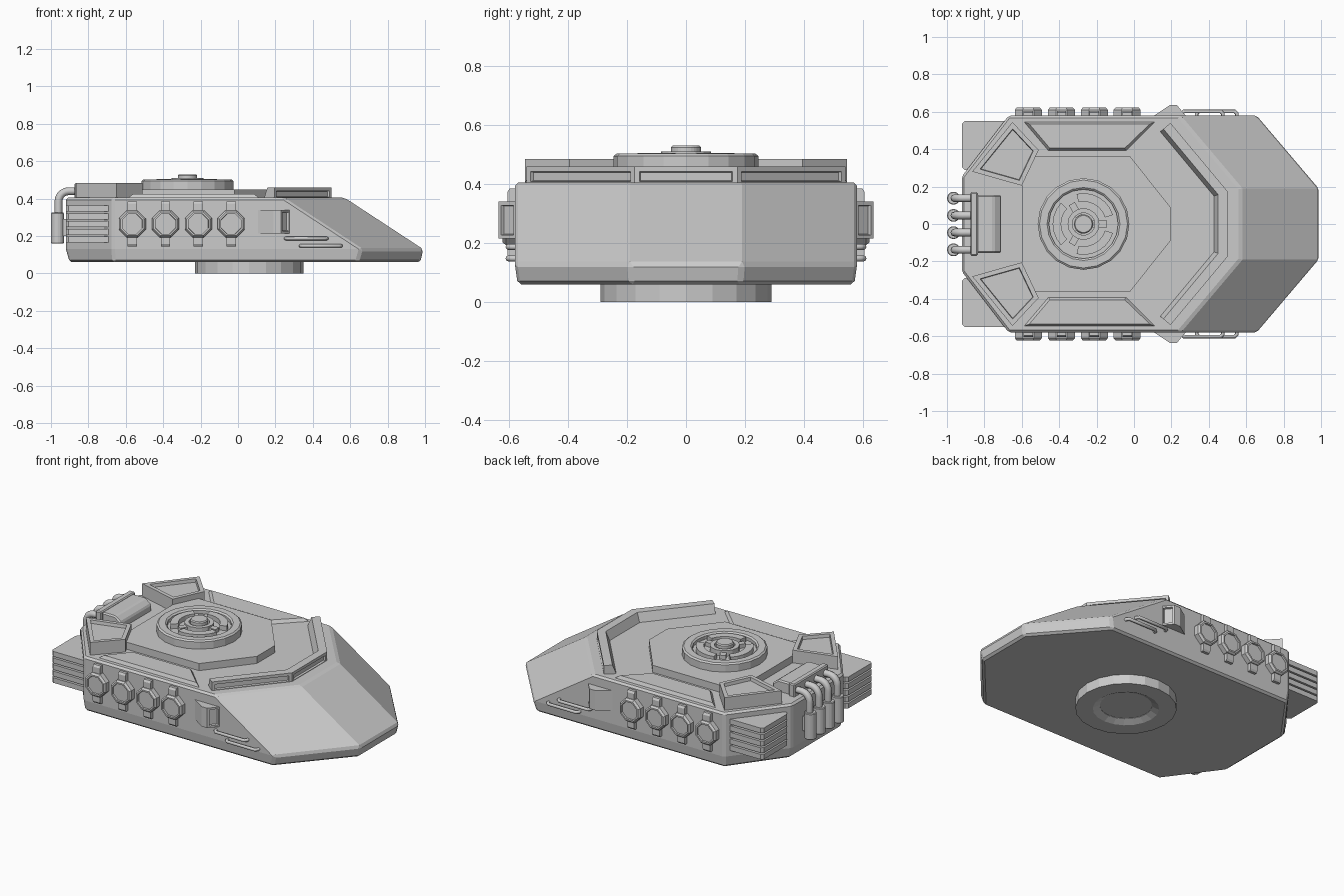
import bpy, bmesh
from math import pi, cos, sin, radians
from mathutils import Vector

if "Cube" in bpy.data.objects:
    bpy.data.objects.remove(bpy.data.objects["Cube"])


def finish(name, bm, loc=(0, 0, 0), rot=(0, 0, 0), bevel=0, recess=None):
    bmesh.ops.recalc_face_normals(bm, faces=bm.faces)
    bm.normal_update()
    if recess:  # framed, sunken panel on the chosen faces
        test, frame, depth = recess
        chosen = [f for f in bm.faces if test(f)]
        bmesh.ops.inset_individual(bm, faces=chosen, thickness=frame, use_even_offset=True)
        bmesh.ops.inset_individual(bm, faces=chosen, thickness=0.003, depth=-depth, use_even_offset=True)
    me = bpy.data.meshes.new(name)
    bm.to_mesh(me)
    bm.free()
    ob = bpy.data.objects.new(name, me)
    ob.location, ob.rotation_euler = loc, rot
    bpy.context.collection.objects.link(ob)
    if bevel:
        m = ob.modifiers.new("Bevel", "BEVEL")
        m.width, m.segments, m.limit_method, m.angle_limit = bevel, 1, "ANGLE", radians(25)
    return ob


def loft(name, rings, closed=False, **kw):
    """Skin equal-length rings of 3D points; cap the ends or close the loop."""
    bm = bmesh.new()
    vs = [[bm.verts.new(p) for p in r] for r in rings]
    pairs = list(zip(vs, vs[1:])) + ([(vs[-1], vs[0])] if closed else [])
    for a, b in pairs:
        for i in range(len(a)):
            j = (i + 1) % len(a)
            bm.faces.new((a[i], a[j], b[j], b[i]))
    if not closed:
        bm.faces.new(vs[0])
        bm.faces.new(vs[-1])
    return finish(name, bm, **kw)


def prism(name, levels, **kw):
    return loft(name, [[(x, y, z) for x, y in pts] for pts, z in levels], **kw)


def box(name, x0, x1, y0, y1, z0, z1, **kw):
    pts = [(x0, y0), (x1, y0), (x1, y1), (x0, y1)]
    return prism(name, [(pts, z0), (pts, z1)], **kw)


def lathe(name, profile, n, phase=0, arc=None, **kw):
    """Revolve a closed (radius, z) profile about z, fully or over an arc."""
    a0, a1 = arc or (phase, phase + 2 * pi)
    angs = [a0 + (a1 - a0) * i / n for i in range(n + 1 if arc else n)]
    rings = [[(r * cos(a), r * sin(a), z) for r, z in profile] for a in angs]
    return loft(name, rings, closed=not arc, **kw)


def disc(name, r, z0, z1, n, phase=0, **kw):
    pts = [(r * cos(phase + 2 * pi * i / n), r * sin(phase + 2 * pi * i / n)) for i in range(n)]
    return prism(name, [(pts, z0), (pts, z1)], **kw)


def pipe(name, pts, radius, res=2):
    cu = bpy.data.curves.new(name, "CURVE")
    cu.dimensions, cu.bevel_depth, cu.bevel_resolution, cu.use_fill_caps = "3D", radius, res, True
    sp = cu.splines.new("POLY")
    sp.points.add(len(pts) - 1)
    for p, co in zip(sp.points, pts):
        p.co = (*co, 1)
    ob = bpy.data.objects.new(name, cu)
    bpy.context.collection.objects.link(ob)
    return ob


def sym(half):
    """Complete an outline by mirroring it in y."""
    return half + [(x, -y) for x, y in reversed(half)]


# Hull: wedge nose, clipped rear corners, thin tucked-in lower band
prism("hull", [
    (sym([(0.975, 0.185), (0.64, 0.57), (-0.665, 0.57), (-0.9, 0.25)]), 0.06),
    (sym([(0.99, 0.19), (0.66, 0.58), (-0.67, 0.58), (-0.92, 0.255)]), 0.13),
    (sym([(0.57, 0.19), (0.24, 0.58), (-0.67, 0.58), (-0.92, 0.255)]), 0.405)], bevel=0.012)

# Turntable ring under the hull, with a dished centre
lathe("base_ring", [(0.29, 0), (0.29, 0.065), (0.15, 0.065), (0.15, 0.02), (0.19, 0)], 20, loc=(0.06, 0, 0))
disc("base_dish", 0.155, 0.022, 0.065, 20, loc=(0.06, 0, 0))

# Raised deck platform
plat = sym([(0.195, 0.09), (-0.02, 0.36), (-0.6, 0.36)])
prism("deck_platform", [(plat, 0.395), (plat, 0.45)])

# Roof hatch: ring, sunken floor, arc guards, spokes and hub
C = (-0.27, 0, 0)
lathe("hatch_ring", [(0.245, 0.445), (0.245, 0.495), (0.235, 0.503), (0.195, 0.503), (0.185, 0.495), (0.185, 0.445)],
      20, loc=C)
disc("hatch_floor", 0.19, 0.445, 0.475, 20, loc=C)
for i in range(3):
    a = 2 * pi * i / 3 + pi
    lathe("hatch_arc", [(0.12, 0.47), (0.165, 0.47), (0.165, 0.505), (0.12, 0.505)], 6, arc=(a - 0.75, a + 0.75), loc=C)
    box("hatch_spoke", 0.04, 0.125, -0.018, 0.018, 0.47, 0.5, loc=C, rot=(0, 0, a + pi / 3))
lathe("hatch_inner_ring", [(0.085, 0.47), (0.085, 0.51), (0.06, 0.51), (0.06, 0.47)], 16, loc=C)
disc("hatch_hub", 0.052, 0.47, 0.53, 14, loc=C, bevel=0.006)

# Chevron bar along the front of the deck, slots in its outer faces
section = [(0, 0.39), (0, 0.46), (-0.05, 0.46), (-0.078, 0.39)]
rings = []
for (px, py), (dx, dy) in [((0.195, 0.54), (0.76, 0.64)), ((0.5, 0.175), (1, 0.36)),
                           ((0.5, -0.175), (1, -0.36)), ((0.195, -0.54), (0.76, -0.64))]:
    rings.append([(px + o * dx, py + o * dy, z) for o, z in section])
mid = Vector((0.1, 0, 0))
loft("front_bar", rings, recess=(
    lambda f: abs(f.normal.z) < 0.05 and f.normal.x > 0.3 and f.calc_area() > 0.015, 0.018, 0.012))

for s in (1, -1):
    # Raised side deck panel with sloped edges
    prism("deck_side_panel", [
        ([(-0.60, s * 0.55), (0.125, s * 0.55), (-0.04, s * 0.385), (-0.46, s * 0.385)], 0.395),
        ([(-0.56, s * 0.535), (0.085, s * 0.535), (-0.05, s * 0.405), (-0.45, s * 0.405)], 0.425)])

    # Rear corner pod with a sunken lid
    pod = [(-0.65, s * 0.545), (-0.46 - 0.05, s * 0.395), (-0.6, s * 0.205), (-0.865, s * 0.28)]
    prism("rear_pod", [(pod, 0.39), (pod, 0.485)], recess=(lambda f: f.normal.z > 0.9, 0.024, 0.02))

    # Stack of cooling fins at the rear corner
    fin = [(-0.905, 0.29), (-0.64, 0.29), (-0.64, 0.55), (-0.905, 0.55), (-0.92, 0.535), (-0.92, 0.305)]
    fin = [(x, s * y) for x, y in fin]
    for i in range(5):
        z = 0.165 + i * 0.0415
        prism("cooling_fin", [(fin, z), (fin, z + 0.032)])

    # Round side canisters with clamp straps
    for x in (-0.565, -0.388, -0.212, -0.037):
        lathe("canister_rim", [(0.078, -0.01), (0.078, 0.03), (0.068, 0.042), (0.058, 0.042), (0.054, -0.01)], 8,
              phase=pi / 8, loc=(x, s * 0.58, 0.265), rot=(-s * pi / 2, 0, 0))
        disc("canister_face", 0.057, -0.01, 0.03, 8, phase=pi / 8,
             loc=(x, s * 0.58, 0.265), rot=(-s * pi / 2, 0, 0))
        for t in (1, -1):
            prof = [(0.575, 0.06), (0.605, 0.06), (0.605, 0.108), (0.597, 0.12), (0.575, 0.12)]
            loft("canister_strap", [[(x + w, s * y, 0.265 + t * z) for y, z in prof] for w in (-0.025, 0.025)])

    # Wedge-shaped side vent, opening forward
    vent = [(0.1, s * 0.575), (0.19, s * 0.635), (0.23, s * 0.635), (0.28, s * 0.575)]
    prism("side_vent", [(vent, 0.215), (vent, 0.34)],
          recess=(lambda f: f.normal.x > 0.3, 0.012, 0.012))

    # Grab rails low on the side
    for x0, x1, z in ((0.255, 0.475, 0.187), (0.335, 0.55, 0.148)):
        y0, y1 = s * 0.57, s * 0.602
        pipe("side_rail", [(x0, y0, z), (x0, s * 0.59, z), (x0 + 0.012, y1, z),
                           (x1 - 0.012, y1, z), (x1, s * 0.59, z), (x1, y0, z)], 0.01)

# Rear exhaust manifold with flange
man = [(-0.86, 0.39), (-0.86, 0.475), (-0.75, 0.475), (-0.71, 0.445), (-0.71, 0.39)]
loft("exhaust_manifold", [[(x, y, z) for x, z in man] for y in (-0.155, 0.155)], bevel=0.008)
box("manifold_flange", -0.875, -0.835, -0.17, 0.17, 0.39, 0.483, bevel=0.006)

# Four exhaust pipes bending down into mufflers
for y in (-0.138, -0.046, 0.046, 0.138):
    bend = [(-0.905 - 0.055 * sin(a), y, 0.385 + 0.055 * cos(a)) for a in [i * pi / 10 for i in range(6)]]
    ob = pipe("exhaust_pipe", [(-0.85, y, 0.44)] + bend + [(-0.96, y, 0.3)], 0.021)
    disc("exhaust_muffler", 0.035, 0.16, 0.325, 12, loc=(-0.965, y, 0), bevel=0.004)
    box("muffler_bracket", -0.95, -0.91, y - 0.015, y + 0.015, 0.2, 0.29)
